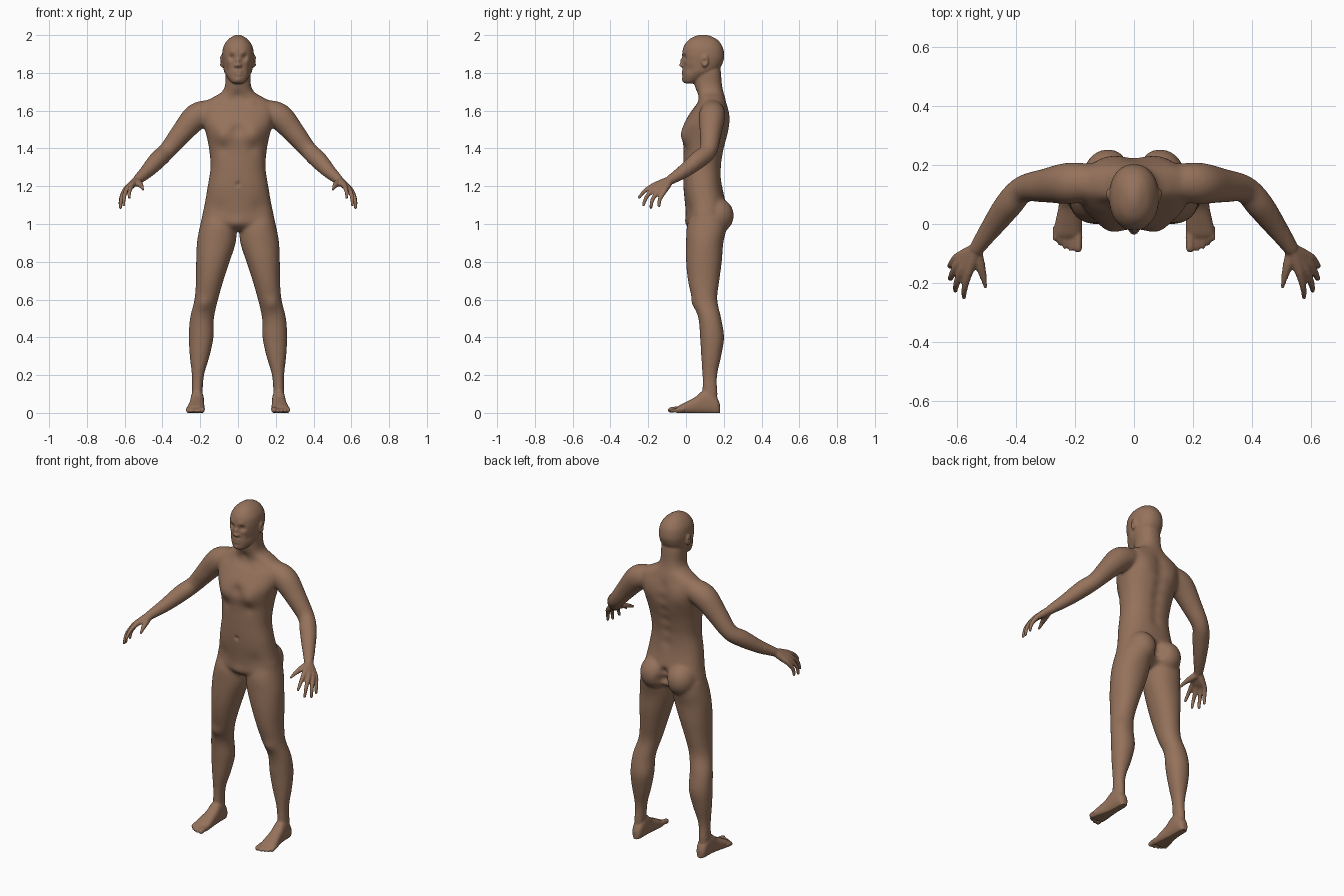
import bpy, bmesh, math
from mathutils import Vector, Matrix

cube = bpy.data.objects.get("Cube")
if cube:
    bpy.data.objects.remove(cube)

skin = bpy.data.materials.new("brown_skin")
skin.use_nodes = True
colour = (0.30, 0.168, 0.105, 1)
skin.diffuse_color = colour
shader = next(n for n in skin.node_tree.nodes if n.type == 'BSDF_PRINCIPLED')
shader.inputs["Base Color"].default_value = colour
shader.inputs["Roughness"].default_value = 0.7
X, Y, Z = Vector((1, 0, 0)), Vector((0, 1, 0)), Vector((0, 0, 1))


def resample(rows, steps=6):
    """Smooth curve through rows of numbers."""
    out = []
    for i in range(len(rows) - 1):
        a, b, c, d = (rows[min(max(k, 0), len(rows) - 1)] for k in range(i - 1, i + 3))
        for s in range(steps):
            t = s / steps
            out.append([q + t / 2 * (r - p + t * (2 * p - 5 * q + 4 * r - e + t * (3 * (q - r) + e - p)))
                        for p, q, r, e in zip(a, b, c, d)])
    return out + [list(rows[-1])]


def ring(centre, u, v, power=2.0, sides=32):
    points = []
    for k in range(sides):
        a = 2 * math.pi * k / sides
        c, s = math.cos(a), math.sin(a)
        points.append(centre + u * math.copysign(abs(c) ** (2 / power), c)
                      + v * math.copysign(abs(s) ** (2 / power), s))
    return points


def loft(bm, rings):
    loops = [[bm.verts.new(p) for p in r] for r in rings]
    for lo, hi in zip(loops, loops[1:]):
        for k in range(len(lo)):
            j = (k + 1) % len(lo)
            bm.faces.new((lo[k], lo[j], hi[j], hi[k]))
    bm.faces.new(loops[0][::-1])
    bm.faces.new(loops[-1])


def stack(bm, rows, power=2.2):
    """Horizontal sections: height, x centre, half width, front y, back y."""
    loft(bm, [ring(Vector((x, (f + b) / 2, z)), X * w, Y * ((b - f) / 2), power)
              for z, x, w, f, b in resample(rows)])


def ball(bm, centre, size):
    m = Matrix.Translation(centre) @ Matrix.Diagonal((*size, 1))
    bmesh.ops.create_uvsphere(bm, u_segments=24, v_segments=16, radius=1, matrix=m)


def tube(bm, rows):
    """Round limb through x, y, z, radius, with a rounded tip."""
    path = resample(rows)
    rings = []
    for i, (x, y, z, r) in enumerate(path):
        t = Vector(path[min(i + 1, len(path) - 1)][:3]) - Vector(path[max(i - 1, 0)][:3])
        u = t.cross(Z).normalized()
        rings.append(ring(Vector((x, y, z)), u * r, t.cross(u).normalized() * r))
    loft(bm, rings)
    ball(bm, path[-1][:3], [path[-1][3]] * 3)


bm = bmesh.new()

# leg
stack(bm, [(1.04, .105, .085, .02, .21), (.98, .106, .098, .003, .215), (.9, .115, .103, 0, .198),
           (.8, .133, .089, 0, .19), (.7, .15, .073, .01, .177), (.6, .168, .063, .033, .166),
           (.5, .191, .064, .065, .187), (.4, .195, .066, .074, .202), (.3, .203, .053, .08, .187),
           (.2, .212, .033, .086, .166), (.1, .216, .028, .088, .166), (.05, .216, .028, .09, .165)], 2.1)
# buttock
ball(bm, (.088, .162, 1.045), (.085, .092, .095))

# foot: y, x centre, half width, top height
foot = [(.18, .215, .014, .045), (.165, .215, .028, .08), (.13, .215, .034, .12), (.09, .216, .036, .118),
        (.05, .218, .039, .085), (0, .222, .046, .058), (-.035, .225, .048, .04), (-.05, .226, .043, .028)]
loft(bm, [ring(Vector((x, y, h / 2 - .004)), X * w, Z * (h / 2 + .004), 2.4) for y, x, w, h in resample(foot)])
for x, tip, r in ((.19, -.082, .015), (.214, -.084, .009), (.233, -.077, .009),
                  (.251, -.066, .0085), (.267, -.05, .0085)):
    tube(bm, [(x, -.01, .018, r), (x, -.045, .02, r), (x, tip, r, r)])

# arm
tube(bm, [(.13, .14, 1.6, .055), (.18, .14, 1.588, .067), (.23, .137, 1.56, .07), (.3, .13, 1.48, .058),
          (.375, .118, 1.388, .047), (.425, .065, 1.34, .048), (.48, -.01, 1.28, .038),
          (.53, -.08, 1.235, .026)])

# fingers with their palm bones: wrist, knuckle, middle joint, tip
wrist = Vector((.535, -.085, 1.232))
for knuckle, joint, tip in (((.563, -.172, 1.203), (.574, -.218, 1.175), (.576, -.248, 1.14)),
                            ((.586, -.163, 1.188), (.602, -.206, 1.148), (.605, -.226, 1.1)),
                            ((.6, -.142, 1.176), (.618, -.176, 1.132), (.622, -.186, 1.087)),
                            ((.602, -.116, 1.172), (.62, -.138, 1.132), (.624, -.143, 1.096))):
    k = Vector(knuckle)
    start = wrist.lerp(k, .1)
    middle = wrist.lerp(k, .55)
    tube(bm, [(*start, .021), (*middle, .019), (*k, .0145), (*joint, .011), (*tip, .0085)])
# thumb
tube(bm, [(.535, -.09, 1.225, .02), (.522, -.135, 1.213, .018), (.511, -.175, 1.2, .013), (.503, -.212, 1.182, .009)])
# ear
ball(bm, (.087, .1, 1.862), (.011, .019, .033))

# mirror the limbs to the right side
copy = bmesh.ops.duplicate(bm, geom=bm.verts[:] + bm.edges[:] + bm.faces[:])["geom"]
bmesh.ops.scale(bm, vec=(-1, 1, 1), verts=[g for g in copy if isinstance(g, bmesh.types.BMVert)])

# torso and neck
stack(bm, [(.965, 0, .08, .04, .15), (1, 0, .185, .005, .2), (1.05, 0, .189, 0, .21), (1.1, 0, .178, -.005, .212),
           (1.2, 0, .161, -.014, .192), (1.3, 0, .146, -.015, .188), (1.4, 0, .154, -.013, .204),
           (1.47, 0, .168, -.02, .222), (1.53, 0, .185, -.012, .228), (1.6, 0, .195, .03, .226),
           (1.64, 0, .185, .06, .215), (1.67, 0, .135, .066, .207), (1.7, 0, .085, .056, .198),
           (1.74, 0, .068, .045, .19), (1.8, 0, .066, .045, .185), (1.84, 0, .06, .05, .18)], 2.3)
# head
stack(bm, [(1.744, 0, .028, -.008, .04), (1.762, 0, .047, -.016, .085), (1.8, 0, .071, -.017, .15),
           (1.83, 0, .078, -.016, .183), (1.87, 0, .083, -.018, .2), (1.9, 0, .084, -.02, .202),
           (1.94, 0, .077, -.012, .193), (1.975, 0, .054, .014, .167), (1.995, 0, .026, .05, .13),
           (2.002, 0, .008, .08, .1)])
bmesh.ops.recalc_face_normals(bm, faces=bm.faces[:])

# fuse every part into one skin
mesh = bpy.data.meshes.new("body")
bm.to_mesh(mesh)
bm.free()
body = bpy.data.objects.new("body", mesh)
bpy.context.collection.objects.link(body)
fuse = body.modifiers.new("fuse", 'REMESH')
fuse.mode = 'VOXEL'
fuse.voxel_size = .005
bpy.context.view_layer.update()
fused = bpy.data.meshes.new_from_object(body.evaluated_get(bpy.context.evaluated_depsgraph_get()))
body.modifiers.clear()
body.data = fused
bm = bmesh.new()
bm.from_mesh(fused)

# blend the joints strongly, hands, feet and face lightly
for margin, rounds in ((-1, 3), (0, 8), (.02, 8), (.04, 10)):
    soft = [v for v in bm.verts if margin < 0 or
            (abs(v.co.x) < .52 - margin and .12 + margin < v.co.z < 1.75 - margin)]
    for _ in range(rounds):
        bmesh.ops.smooth_vert(bm, verts=soft, factor=.5, use_axis_x=True, use_axis_y=True, use_axis_z=True)

# sculpted dents and swellings: place, reach, push along an axis
marks = [((.035, -.012, 1.884), .017, Y * .012), ((.03, -.016, 1.907), .016, Y * -.005),   # eyes, brows
         ((0, -.02, 1.842), .013, Y * -.021), ((0, -.02, 1.866), .012, Y * -.013),         # nose
         ((.013, -.016, 1.838), .008, Y * -.009), ((.05, .0, 1.862), .018, Y * -.004),     # nostrils, cheekbones
         ((.011, -.017, 1.807), .011, Y * -.005), ((.01, -.017, 1.793), .01, Y * -.005),   # lips
         ((0, -.02, 1.8), .006, Y * .004), ((.014, -.02, 1.8), .006, Y * .005),            # mouth
         ((0, -.018, 1.762), .016, Y * -.006), ((.062, .02, 1.815), .022, X * -.005),      # chin, cheeks
         ((.1, .098, 1.862), .013, X * -.01),                                              # ear hollow
         ((.085, -.01, 1.47), .05, Y * -.016), ((0, -.01, 1.5), .035, Y * .012),           # chest
         ((.08, -.01, 1.4), .03, Y * .006), ((.075, .05, 1.645), .022, Y * -.005),         # ribs, collarbones
         ((0, .045, 1.68), .022, Y * .008), ((0, -.015, 1.21), .012, Y * .008),            # throat, navel
         ((0, 0, 1.0), .04, Y * -.008), ((.11, .0, 1.08), .05, Y * .008),                  # groin
         ((0, .23, 1.03), .028, Y * -.04), ((0, .22, 1.08), .024, Y * -.02),               # cleft
         ((.1, .22, 1.55), .06, Y * .01), ((.18, .035, .575), .035, Y * -.009)]            # shoulder blades, knees
marks += [((0, .21, 1.25 + .07 * i), .035, Y * -.01) for i in range(6)]                    # spine
places = []
for place, reach, push in marks:
    places.append((Vector(place), reach, push))
    if place[0]:
        flip = Vector((-1, 1, 1))
        places.append((Vector(place) * flip, reach, push * flip))
for v in bm.verts:
    old = v.co.copy()
    for place, reach, push in places:
        if abs(old.z - place.z) < 2.5 * reach:
            v.co += push * math.exp(-(old - place).length_squared / reach ** 2)
    v.co.z = max(v.co.z, 0)
bm.to_mesh(fused)
bm.free()
fused.materials.clear()
fused.materials.append(skin)
fused.shade_smooth()

# eyes
for name, side in (("left_eye", 1), ("right_eye", -1)):
    bm = bmesh.new()
    ball(bm, (.034 * side, .013, 1.884), (.015, .014, .011))
    mesh = bpy.data.meshes.new(name)
    bm.to_mesh(mesh)
    bm.free()
    mesh.materials.append(skin)
    mesh.shade_smooth()
    bpy.context.collection.objects.link(bpy.data.objects.new(name, mesh))
